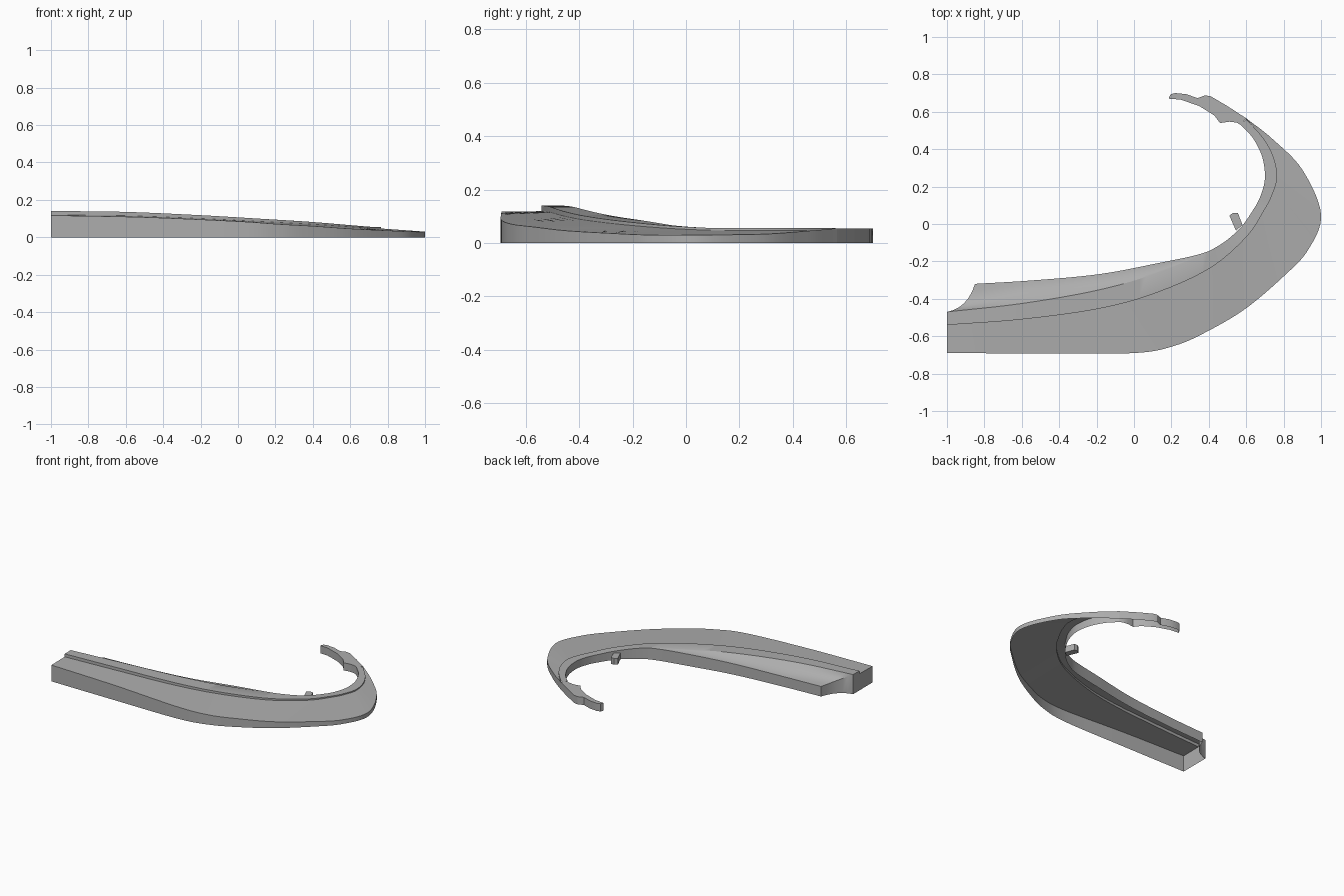
import bpy
import bmesh
from mathutils import Vector

STEPS = 8          # spans between neighbouring stations
FLANGE_ROWS = 6    # rows across the curved inner flange
RIDGE = 1.18       # ridge height relative to the ledge beside it

old_cube = bpy.data.objects.get("Cube")
if old_cube:
    bpy.data.objects.remove(old_cube, do_unlink=True)

grey = bpy.data.materials.new("plain_grey")
grey.use_nodes = True
colour = (0.42, 0.42, 0.42, 1)
grey.diffuse_color = colour
grey.node_tree.nodes["Principled BSDF"].inputs["Base Color"].default_value = colour


def make_object(name, bm):
    """Turn a bmesh into a grey object, smooth except at sharp edges."""
    bmesh.ops.remove_doubles(bm, verts=bm.verts, dist=0.0004)
    mesh = bpy.data.meshes.new(name)
    bm.to_mesh(mesh)
    bm.free()
    mesh.materials.append(grey)
    obj = bpy.data.objects.new(name, mesh)
    bpy.context.collection.objects.link(obj)
    bpy.ops.object.select_all(action='DESELECT')
    obj.select_set(True)
    bpy.context.view_layer.objects.active = obj
    bpy.ops.object.shade_smooth_by_angle(angle=0.52)
    return obj


def smooth_path(points):
    """Sample a smooth curve that passes through every point."""
    pts = [Vector(p) for p in points]
    pts = [2 * pts[0] - pts[1]] + pts + [2 * pts[-1] - pts[-2]]
    path = []
    for a, b, c, d in zip(pts, pts[1:], pts[2:], pts[3:]):
        for k in range(STEPS):
            t = k / STEPS
            path.append(b + 0.5 * t * ((c - a) + t * ((2 * a - 5 * b + 4 * c - d)
                        + t * (3 * (b - c) + d - a))))
    path.append(pts[-2])
    return path


def ground(p):
    return Vector((p.x, p.y, 0))


def add_face(bm, corners):
    return bm.faces.new([bm.verts.new(c) for c in corners])


# Guide curves of the sweeping arm, from the straight end to the hook
outer = smooth_path([
    (-1, -.69, .117), (-.5, -.692, .107), (0, -.69, .085), (.22, -.65, .07),
    (.4, -.57, .06), (.6, -.45, .046), (.8, -.28, .036), (.93, -.14, .03),
    (1, .05, .03), (.9, .29, .033), (.74, .455, .045), (.6, .565, .055)])
seam = smooth_path([
    (-1, -.54, .119), (-.6, -.51, .115), (-.2, -.455, .1), (.1, -.375, .085),
    (.4, -.24, .069), (.6, -.07, .055), (.7, .08, .048), (.74, .16, .047),
    (.765, .25, .047), (.745, .36, .047), (.69, .46, .047), (.6, .56, .047)])
rim_plan = [
    (-1, -.47), (-.6, -.425), (-.2, -.355), (.1, -.27), (.4, -.145),
    (.55, -.04), (.64, .08), (.68, .16), (.7, .25), (.685, .36),
    (.635, .46), (.57, .53)]
flange_plan = [(-.85, -.32), (-.55, -.302), (-.2, -.27), (.1, -.215)]
rim = smooth_path([(x, y, 0) for x, y in rim_plan])
inner = smooth_path([(x, y, 0) for x, y in flange_plan + rim_plan[4:]])

# Cross-sections: outer wall, ledge, step, ridge, concave flange, inner wall
flange_end = 4 * STEPS
sections = []
for i, (o, s, r, n) in enumerate(zip(outer, seam, rim, inner)):
    r.z = s.z * RIDGE
    along = min(1, i / flange_end)
    n.z = 0.072 + (r.z - 0.072) * along ** 3 if along < 1 else r.z
    bend = (r + n) / 2
    bend.z = n.z + 0.1 * (r.z - n.z)
    # The flange end is cut back in a hollow curve
    bend += Vector((0.035, -0.055, 0)) * max(0, 1 - i / STEPS)
    row = [ground(o), o, s, Vector((s.x, s.y, r.z))]
    for k in range(FLANGE_ROWS + 1):
        t = k / FLANGE_ROWS
        if along < 1:
            row.append(r * (1 - t) ** 2 + bend * (2 * t * (1 - t)) + n * t * t)
        else:
            row.append(r.copy())
    row.append(ground(row[-1]))
    sections.append(row)

# Sweeping arm, open underneath
bm = bmesh.new()
for a, b in zip(sections, sections[1:]):
    for j in range(len(a) - 1):
        corners = []
        for p in (a[j], b[j], b[j + 1], a[j + 1]):
            if all((p - q).length > 0.0005 for q in corners):
                corners.append(p)
        if len(corners) > 2:
            add_face(bm, corners)
# End wall closing the straight end
top_edge = sections[0][1:-1]
for p, q in zip(top_edge, top_edge[1:]):
    if (ground(p) - ground(q)).length > 0.0005:
        add_face(bm, (p, q, ground(q), ground(p)))
make_object("sweeping_arm", bm)


def raised_plate(name, outline, low, high, closed):
    """Flat-topped plate with upright sides, optionally closed below."""
    bm = bmesh.new()
    add_face(bm, [(x, y, high) for x, y in outline])
    if closed:
        add_face(bm, [(x, y, low) for x, y in reversed(outline)])
    for (ax, ay), (bx, by) in zip(outline, outline[1:] + outline[:1]):
        add_face(bm, [(ax, ay, low), (bx, by, low), (bx, by, high), (ax, ay, high)])
    return make_object(name, bm)


# Thin hook with a notch on each side
hook = [(.6, .565), (.5, .63), (.41, .683), (.38, .688), (.34, .673),
        (.28, .694), (.22, .7), (.195, .693), (.185, .67), (.25, .665),
        (.35, .63), (.43, .58), (.46, .54), (.51, .547), (.55, .542), (.57, .53)]
raised_plate("hook_tip", hook, 0, .055, False)

# Small locating tab on the inner wall
tab = [(.545, -.035), (.58, -.005), (.555, .06), (.53, .06), (.51, .045)]
raised_plate("locating_tab", tab, .005, .05, True)
